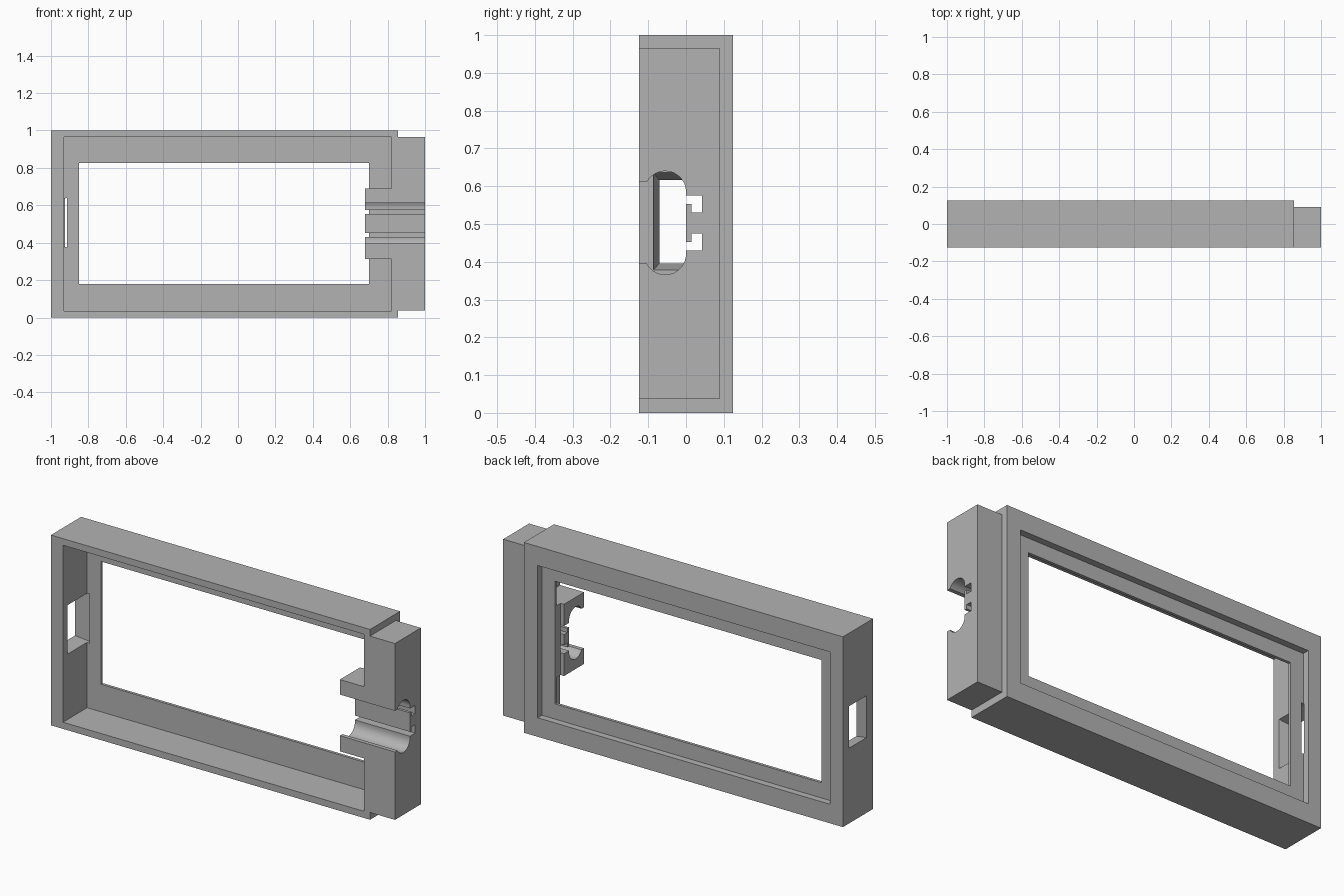
import bpy, bmesh, math

if "Cube" in bpy.data.objects:
    bpy.data.objects.remove(bpy.data.objects["Cube"], do_unlink=True)

grey = bpy.data.materials.new("plain grey")
grey.use_nodes = True
colour = (0.45, 0.45, 0.45, 1)
grey.diffuse_color = colour
grey.node_tree.nodes["Principled BSDF"].inputs["Base Color"].default_value = colour


def loft(name, rings):
    """Closed solid between two matching rings of points."""
    bm = bmesh.new()
    a, b = [[bm.verts.new(p) for p in ring] for ring in rings]
    n = len(a)
    bm.faces.new(a)
    bm.faces.new(b)
    for i in range(n):
        j = (i + 1) % n
        bm.faces.new((a[i], a[j], b[j], b[i]))
    bmesh.ops.recalc_face_normals(bm, faces=bm.faces)
    mesh = bpy.data.meshes.new(name)
    bm.to_mesh(mesh)
    bm.free()
    mesh.materials.append(grey)
    obj = bpy.data.objects.new(name, mesh)
    bpy.context.collection.objects.link(obj)
    return obj


def extrude_x(name, profile, x0, x1):
    return loft(name, [[(x, y, z) for y, z in profile] for x in (x0, x1)])


def rect(y0, y1, z0, z1):
    return [(y0, z0), (y1, z0), (y1, z1), (y0, z1)]


def box(name, x, y, z):
    return extrude_x(name, rect(*y, *z), *x)


def combine(target, other, operation):
    mod = target.modifiers.new(operation.lower(), 'BOOLEAN')
    mod.operation, mod.solver, mod.object = operation, 'EXACT', other
    bpy.context.view_layer.objects.active = target
    bpy.ops.object.modifier_apply(modifier=mod.name)
    bpy.data.objects.remove(other, do_unlink=True)


F, B = -0.125, 0.125        # front and back planes
MID = 0.503                 # height of the channel axis

# Outer case with front pocket, rear recess and window
frame = box("display_frame", (-1, 0.855), (F, B), (0, 1))
combine(frame, box("pocket", (-0.93, 0.82), (-0.2, 0.075), (0.035, 0.965)), 'DIFFERENCE')
combine(frame, box("rear_recess", (-0.925, 0.775), (0.09, 0.2), (0.1, 0.9)), 'DIFFERENCE')
combine(frame, box("window", (-0.85, 0.70), (-0.2, 0.2), (0.18, 0.825)), 'DIFFERENCE')

# Tapered port through the side wall
port = loft("side_port", [
    [(-1.01, y, z) for y, z in rect(-0.068, 0.073, 0.398, 0.613)],
    [(-0.915, y, z) for y, z in rect(-0.09, 0.095, 0.375, 0.64)]])
combine(frame, port, 'DIFFERENCE')

# End block and the boss reaching into the pocket
combine(frame, box("end_block", (0.84, 1), (F, 0.09), (0.038, 0.965)), 'UNION')
combine(frame, box("boss_base", (0.70, 0.83), (F, 0.08), (0.313, 0.69)), 'UNION')
combine(frame, box("boss_lip", (0.68, 0.72), (F, 0.042), (0.313, 0.69)), 'UNION')

# Open channel with rounded sides and hooked slots, mirrored about its axis
cy, dz, r = -0.055, 0.082, 0.055
start, steps = math.radians(153), 16
half = [(-0.2, 0.108), (cy + r * math.cos(start), 0.108)]
half += [(cy + r * math.cos(start * (1 - i / steps)),
          dz + r * math.sin(start * (1 - i / steps))) for i in range(1, steps + 1)]
half += [(0, 0.073), (0.043, 0.073), (0.043, 0.028), (0.014, 0.028), (0.014, 0.05), (0, 0.05)]
profile = [(y, MID + z) for y, z in half] + [(y, MID - z) for y, z in reversed(half)]
combine(frame, extrude_x("channel", profile, 0.6, 1.1), 'DIFFERENCE')

# Crisp flat walls, smooth channel arcs
bpy.ops.object.select_all(action='DESELECT')
frame.select_set(True)
bpy.context.view_layer.objects.active = frame
bpy.ops.object.shade_smooth_by_angle(angle=math.radians(20))
